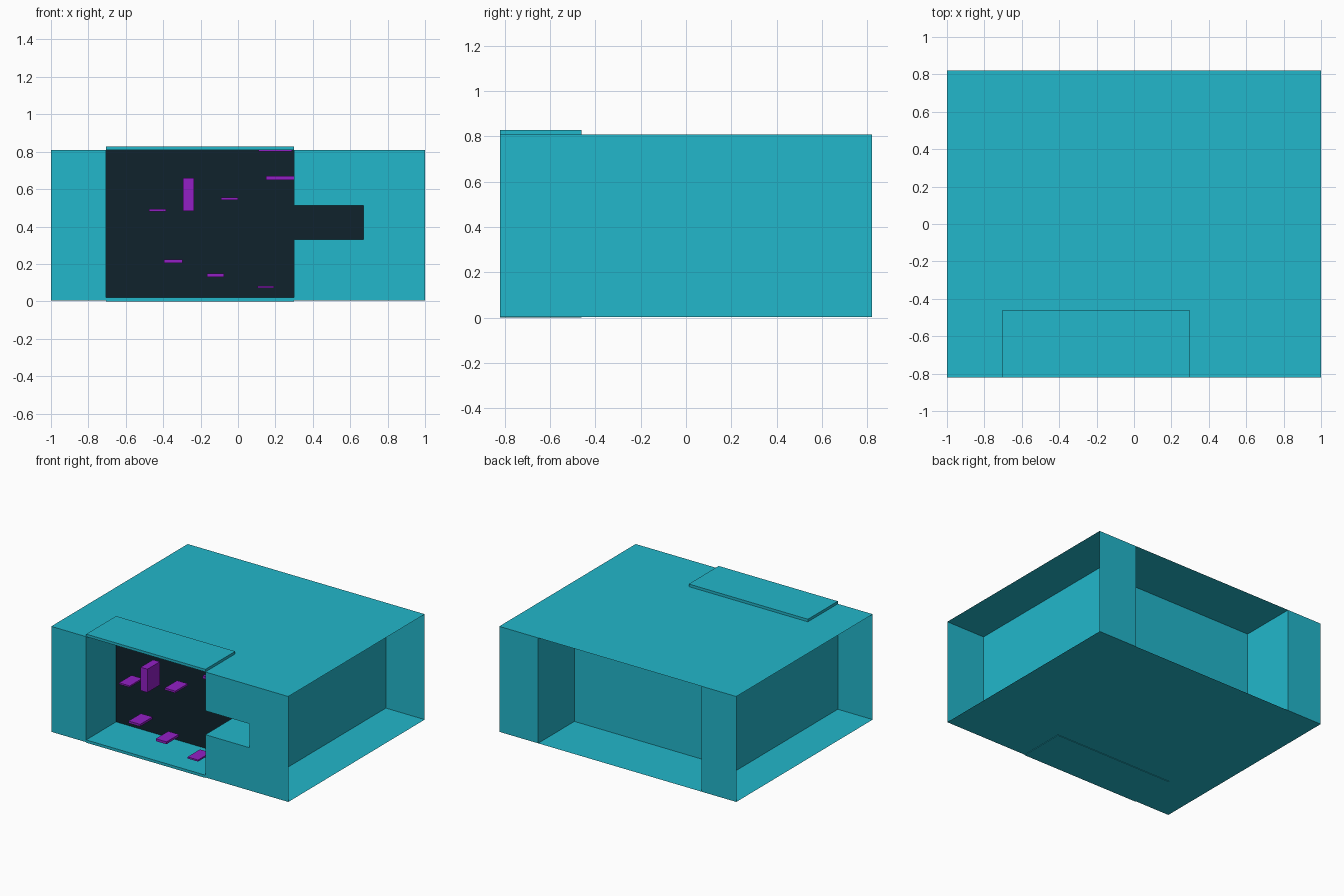
import bpy, bmesh

if "Cube" in bpy.data.objects:
    bpy.data.objects.remove(bpy.data.objects["Cube"])


def material(name, rgb):
    m = bpy.data.materials.new(name)
    m.diffuse_color = (*rgb, 1)
    m.use_nodes = True
    m.node_tree.nodes["Principled BSDF"].inputs["Base Color"].default_value = m.diffuse_color
    return m


TEAL = material("teal", (0.016, 0.474, 0.597))
DARK = material("dark_navy", (0.005, 0.016, 0.025))
PURPLE = material("purple", (0.29, 0.014, 0.56))


def block(name, x, y, z, mat):
    """Axis-aligned box; an axis with equal limits gives a single flat sheet."""
    spans = [x, y, z]
    flat = [i for i in range(3) if spans[i][0] == spans[i][1]]
    bm = bmesh.new()
    if flat:
        k = flat[0]
        a, b = [i for i in range(3) if i != k]
        vs = []
        for s, t in ((0, 0), (1, 0), (1, 1), (0, 1)):
            p = [0, 0, 0]
            p[k], p[a], p[b] = spans[k][0], spans[a][s], spans[b][t]
            vs.append(bm.verts.new(p))
        bm.faces.new(vs)
    else:
        bmesh.ops.create_cube(bm, size=1)
        for v in bm.verts:
            v.co = [spans[i][int(v.co[i] > 0)] for i in range(3)]
    me = bpy.data.meshes.new(name)
    bm.to_mesh(me)
    bm.free()
    me.materials.append(mat)
    ob = bpy.data.objects.new(name, me)
    bpy.context.collection.objects.link(ob)
    return ob


# Key lines of the plan
FRONT, BACK = -0.822, 0.822
LEFT, RIGHT = -0.705, 0.672      # recessed side walls
DIV = 0.30                       # right side of the alcove
ALC, REC = -0.462, 0.385         # alcove back wall, rear recess wall
Z0, Z1 = 0.004, 0.808            # floor and roof
N0, N1 = 0.33, 0.512             # side niche heights
H = (Z0, Z1)

# Floor and roof sheets
block("floor", (-1, 1), (FRONT, BACK), (Z0, Z0), TEAL)
block("roof", (-1, 1), (FRONT, BACK), (Z1, Z1), TEAL)

# Corner panels on front and back
for side, y in (("front", FRONT), ("back", BACK)):
    block(side + "_left_panel", (-1, LEFT), (y, y), H, TEAL)
    block(side + "_right_panel", (RIGHT, 1), (y, y), H, TEAL)

# Recessed side walls and rear recess wall
block("left_wall", (LEFT, LEFT), (FRONT, BACK), H, TEAL)
block("right_wall", (RIGHT, RIGHT), (FRONT, BACK), H, TEAL)
block("rear_wall", (LEFT, RIGHT), (REC, REC), H, TEAL)

# Dark back wall of the alcove
block("alcove_back", (LEFT, RIGHT), (ALC, ALC), H, DARK)

# Front panel and alcove side around the niche
for part, z in (("lower", (Z0, N0)), ("upper", (N1, Z1))):
    block(part + "_front_panel", (DIV, RIGHT), (FRONT, FRONT), z, TEAL)
    block(part + "_alcove_side", (DIV, DIV), (FRONT, ALC), z, TEAL)
block("niche_floor", (DIV, RIGHT), (FRONT, ALC), (N0, N0), TEAL)
block("niche_ceiling", (DIV, RIGHT), (FRONT, ALC), (N1, N1), TEAL)

# Alcove floor and roof slabs
block("alcove_floor_slab", (LEFT, DIV), (FRONT, ALC), (0, 0.021), TEAL)
block("alcove_roof_slab", (LEFT, DIV), (FRONT, ALC), (Z1, 0.828), TEAL)

# Floating purple platforms: x range, z range
platforms = [
    ((-0.475, -0.385), (0.481, 0.493)),
    ((-0.293, -0.236), (0.482, 0.660)),
    ((-0.090, 0.000), (0.541, 0.556)),
    ((-0.395, -0.297), (0.206, 0.223)),
    ((-0.165, -0.075), (0.131, 0.149)),
    ((0.103, 0.192), (0.070, 0.082)),
    ((0.110, 0.290), (0.800, 0.812)),
]
for i, (x, z) in enumerate(platforms):
    block(f"platform_{i + 1}", x, (-0.755, -0.605), z, PURPLE)
block("ledge", (0.150, DIV), (-0.64, ALC), (0.648, 0.669), PURPLE)
